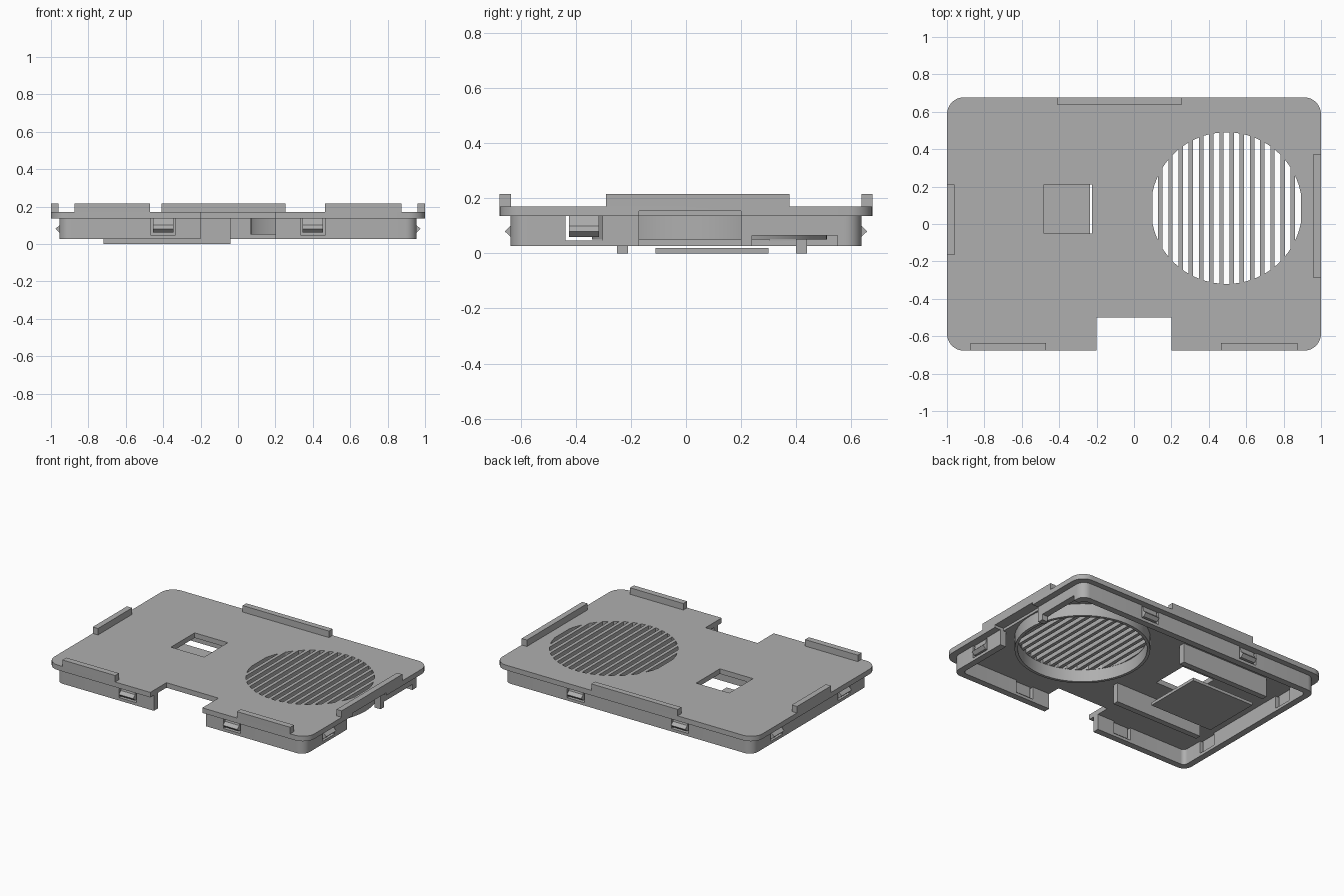
import bpy, bmesh, math
from mathutils import Matrix, Vector

if "Cube" in bpy.data.objects:
    bpy.data.objects.remove(bpy.data.objects["Cube"])

grey = bpy.data.materials.new("plain_grey")
grey.use_nodes = True
color = (0.43, 0.43, 0.43, 1)
grey.diffuse_color = color
grey.node_tree.nodes["Principled BSDF"].inputs["Base Color"].default_value = color

PLATE_LOW, PLATE_TOP, SKIRT_LOW = 0.135, 0.17, 0.027
SPEAKER = Vector((0.495, 0.085))


def finish(name, bm, smooth=False):
    bmesh.ops.recalc_face_normals(bm, faces=bm.faces)
    mesh = bpy.data.meshes.new(name)
    bm.to_mesh(mesh)
    bm.free()
    ob = bpy.data.objects.new(name, mesh)
    bpy.context.collection.objects.link(ob)
    mesh.materials.append(grey)
    if smooth:
        smooth_shade(ob)
    return ob


def smooth_shade(ob):
    bpy.ops.object.select_all(action='DESELECT')
    ob.select_set(True)
    bpy.context.view_layer.objects.active = ob
    bpy.ops.object.shade_smooth_by_angle(angle=math.radians(30))


def prism(bm, points, low, high):
    """Extrude a flat outline from z = low to z = high."""
    face = bm.faces.new([bm.verts.new((x, y, low)) for x, y in points])
    new = bmesh.ops.extrude_face_region(bm, geom=[face])["geom"]
    verts = [v for v in new if isinstance(v, bmesh.types.BMVert)]
    bmesh.ops.translate(bm, verts=verts, vec=(0, 0, high - low))


def box(bm, x0, x1, y0, y1, z0, z1):
    prism(bm, [(x0, y0), (x1, y0), (x1, y1), (x0, y1)], z0, z1)


def rounded(hx, hy, r, steps=8):
    pts = []
    for i, (sx, sy) in enumerate(((1, 1), (-1, 1), (-1, -1), (1, -1))):
        for k in range(steps + 1):
            a = math.pi / 2 * (i + k / steps)
            pts.append((sx * (hx - r) + r * math.cos(a), sy * (hy - r) + r * math.sin(a)))
    return pts


def circle(r, n=64):
    return [(SPEAKER.x + r * math.cos(math.tau * k / n),
             SPEAKER.y + r * math.sin(math.tau * k / n)) for k in range(n)]


def carve(ob, bm, name):
    cutter = finish(name, bm)
    mod = ob.modifiers.new(name, 'BOOLEAN')
    mod.object, mod.operation, mod.solver = cutter, 'DIFFERENCE', 'EXACT'
    bpy.context.view_layer.objects.active = ob
    bpy.ops.object.modifier_apply(modifier=name)
    bpy.data.objects.remove(cutter)


# Cover plate with notch, window, grille slots and side port relief
bm = bmesh.new()
prism(bm, rounded(1, 0.677, 0.09), PLATE_LOW, PLATE_TOP)
plate = finish("cover_plate", bm)

bm = bmesh.new()
box(bm, -0.2, 0.2, -0.8, -0.5, 0, 0.3)
box(bm, -0.48, -0.225, -0.05, 0.21, 0, 0.3)
box(bm, 0.93, 1.1, -0.17, 0.2, 0.1, 0.153)
R, pitch, half = 0.405, 0.0545, 0.0155
for i in range(-7, 8):
    edge = [i * pitch - half + 2 * half * k / 3 for k in range(4)]
    top = [(x, math.sqrt(max(R * R - x * x, 0))) for x in edge]
    outline = top + [(x, -y) for x, y in reversed(top)]
    prism(bm, [(SPEAKER.x + x, SPEAKER.y + y) for x, y in outline], 0, 0.3)
carve(plate, bm, "plate_cutter")
smooth_shade(plate)

# Clip positions: (point on the wall, angle of the outward direction)
clips = [((sx * 0.4, sy * 0.637), sy * math.pi / 2) for sx in (-1, 1) for sy in (-1, 1)]
clips += [((-0.955, 0.37), math.pi), ((-0.955, -0.37), math.pi), ((0.955, -0.37), 0)]

# Hanging skirt, hollow, opened at the notch, clips and port
bm = bmesh.new()
prism(bm, rounded(0.955, 0.637, 0.06), SKIRT_LOW, PLATE_LOW)
skirt = finish("skirt_wall", bm)
bm = bmesh.new()
prism(bm, rounded(0.91, 0.592, 0.03), 0, 0.3)
carve(skirt, bm, "skirt_hollow")
bm = bmesh.new()
box(bm, -0.2, 0.2, -0.8, -0.5, 0, 0.3)
box(bm, 0.85, 1.1, -0.17, 0.2, 0, 0.3)
box(bm, 0.85, 1.1, 0.24, 0.55, 0, 0.065)
for (x, y), angle in clips:
    along, across = (0.067, 0.06) if abs(y) > 0.6 else (0.06, 0.067)
    box(bm, x - along, x + along, y - across, y + across, 0.047, 0.3)
carve(skirt, bm, "skirt_cutter")
smooth_shade(skirt)

# Snap clips: one wedge profile turned to each wall
for n, ((x, y), angle) in enumerate(clips):
    bm = bmesh.new()
    profile = [(-0.03, 0.14), (-0.008, 0.14), (0, 0.1), (0.021, 0.08), (0, 0.06), (-0.03, 0.06)]
    prism(bm, profile, -0.055, 0.055)
    bm.transform(Matrix.Translation((x, y, 0)) @ Matrix.Rotation(angle, 4, 'Z')
                 @ Matrix.Rotation(math.pi / 2, 4, 'X'))
    finish(f"snap_clip_{n + 1}", bm)

# Raised ribs along the rim
ribs = {
    "front_right_rib": (-0.875, -0.47, -0.677, -0.635),
    "front_left_rib": (0.465, 0.875, -0.677, -0.635),
    "back_rib": (-0.41, 0.253, 0.637, 0.677),
    "right_rib": (-1, -0.96, -0.165, 0.21),
    "left_rib": (0.96, 1, -0.29, 0.375),
}
for name, span in ribs.items():
    bm = bmesh.new()
    box(bm, *span, PLATE_TOP, 0.215)
    finish(name, bm)

# Speaker collar below the grille
bm = bmesh.new()
rings = [[bm.verts.new((x, y, z)) for x, y in circle(r)]
         for r, z in ((0.407, 0.05), (0.427, 0.05), (0.427, PLATE_LOW), (0.407, PLATE_LOW))]
for a, b in zip(rings, rings[1:] + rings[:1]):
    for k in range(len(a)):
        j = (k + 1) % len(a)
        bm.faces.new((a[k], a[j], b[j], b[k]))
finish("speaker_collar", bm, smooth=True)

# Two holder rails and the shelf beneath the window
holder = {
    "front_rail": (-0.72, -0.04, -0.25, -0.21, 0, PLATE_LOW),
    "back_rail": (-0.72, -0.04, 0.4, 0.44, 0, PLATE_LOW),
    "holder_shelf": (-0.72, -0.235, -0.11, 0.3, 0, 0.02),
}
for name, span in holder.items():
    bm = bmesh.new()
    box(bm, *span)
    finish(name, bm)
